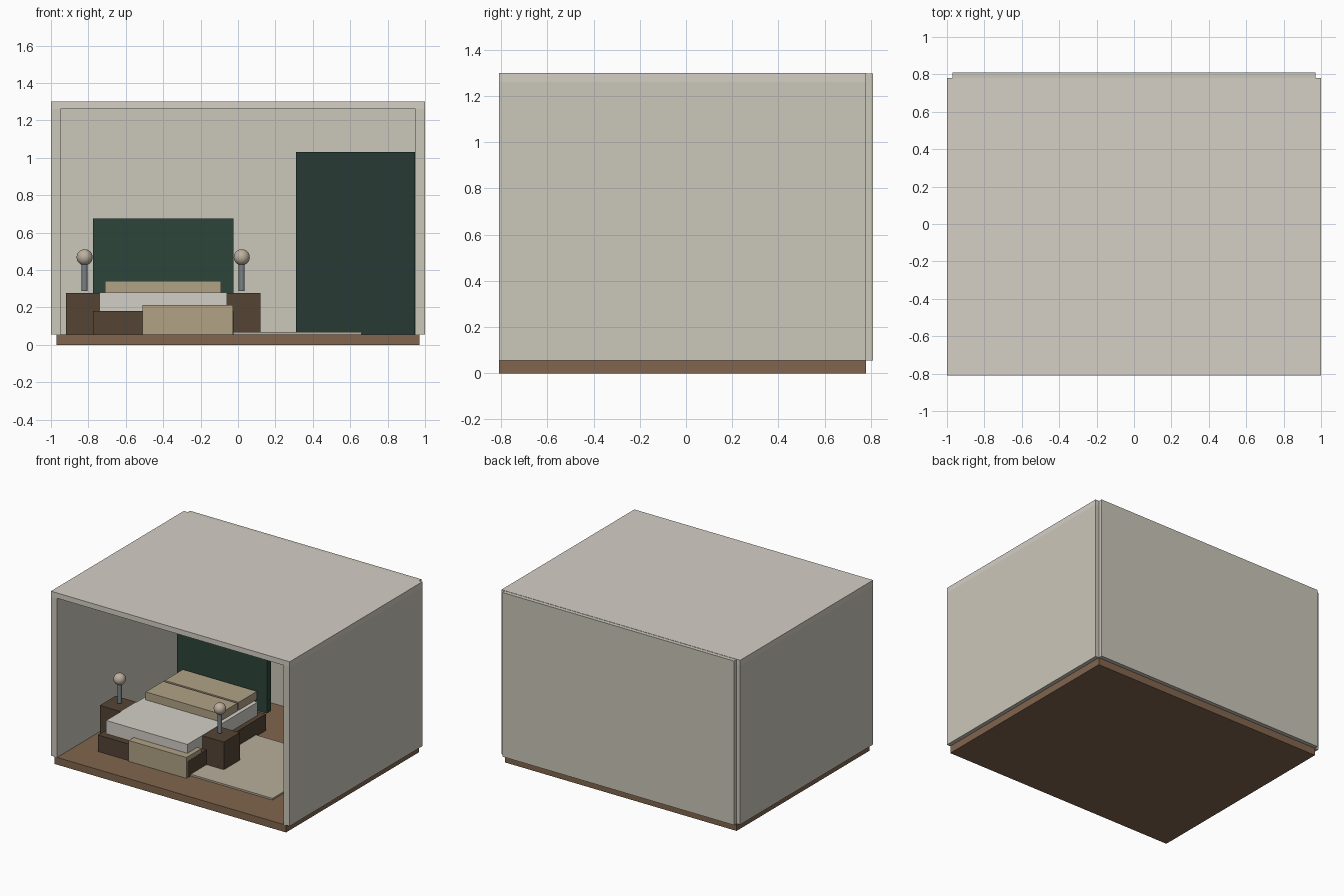
import bpy

if "Cube" in bpy.data.objects:
    bpy.data.objects.remove(bpy.data.objects["Cube"])


def material(name, rgb):
    m = bpy.data.materials.new(name)
    m.diffuse_color = (*rgb, 1)
    m.use_nodes = True
    m.node_tree.nodes["Principled BSDF"].inputs["Base Color"].default_value = m.diffuse_color
    return m


PLASTER = material("plaster", (0.60, 0.57, 0.49))
CEILING = material("ceiling_paint", (0.66, 0.62, 0.56))
OAK = material("oak", (0.22, 0.13, 0.075))
WALNUT = material("walnut", (0.09, 0.058, 0.035))
LINEN = material("white_linen", (0.65, 0.62, 0.57))
SAND = material("sand_fabric", (0.44, 0.36, 0.24))
RUG = material("rug_fabric", (0.48, 0.42, 0.32))
GREEN = material("green_fabric", (0.026, 0.058, 0.042))
DARK_GREEN = material("dark_green_paint", (0.02, 0.042, 0.034))
METAL = material("metal", (0.19, 0.22, 0.23))
GLOBE = material("lamp_globe", (0.50, 0.43, 0.34))


def finish(name, mat):
    o = bpy.context.object
    o.name = name
    o.data.materials.append(mat)
    return o


def box(name, x, y, z, mat):
    """Box from (min, max) pairs on each axis."""
    bpy.ops.mesh.primitive_cube_add(
        size=1, location=[(a + b) / 2 for a, b in (x, y, z)])
    o = finish(name, mat)
    o.scale = [b - a for a, b in (x, y, z)]
    bpy.ops.object.transform_apply(location=False, rotation=False, scale=True)
    return o


F = 0.055  # floor top

# Room shell, open to the front
box("floor", (-0.97, 0.97), (-0.81, 0.78), (0, F), OAK)
box("back_wall", (-0.97, 0.97), (0.76, 0.81), (F, 1.298), PLASTER)
for side, s in (("left", -1), ("right", 1)):
    box(side + "_wall", sorted((s * 0.948, s)), (-0.81, 0.78), (F, 1.26), PLASTER)
box("ceiling", (-1, 1), (-0.81, 0.78), (1.26, 1.30), CEILING)

# Bed
box("bed_base", (-0.775, -0.025), (-0.57, 0.37), (F, 0.18), WALNUT)
box("headboard", (-0.775, -0.025), (0.38, 0.43), (0.18, 0.675), GREEN)
box("mattress", (-0.74, -0.06), (-0.52, 0.32), (0.18, 0.28), LINEN)
box("front_blanket", (-0.71, -0.09), (-0.09, 0.12), (0.28, 0.34), SAND)
box("back_blanket", (-0.71, -0.09), (0.137, 0.355), (0.28, 0.34), SAND)
box("foot_throw", (-0.51, -0.026), (-0.58, -0.40), (F, 0.213), SAND)

# Nightstands with globe lamps, mirrored about the bed centre
for side, s in (("left", -1), ("right", 1)):
    cx, cy = -0.4 + s * 0.42, -0.245
    box(side + "_nightstand", (cx - 0.1, cx + 0.1), (cy - 0.095, cy + 0.095),
        (F, 0.277), WALNUT)
    bpy.ops.mesh.primitive_cylinder_add(vertices=20, radius=0.016, depth=0.147,
                                        location=(cx, cy, 0.3615))
    finish(side + "_lamp_stem", METAL)
    bpy.ops.object.shade_smooth_by_angle()
    bpy.ops.mesh.primitive_uv_sphere_add(segments=24, ring_count=14, radius=0.043,
                                         location=(cx, cy, 0.468))
    finish(side + "_lamp_globe", GLOBE)
    bpy.ops.object.shade_smooth()

# Rug and wardrobe
box("rug", (-0.34, 0.66), (-0.53, 0.25), (F, 0.068), RUG)
box("wardrobe", (0.31, 0.945), (0.45, 0.76), (F, 1.03), DARK_GREEN)
